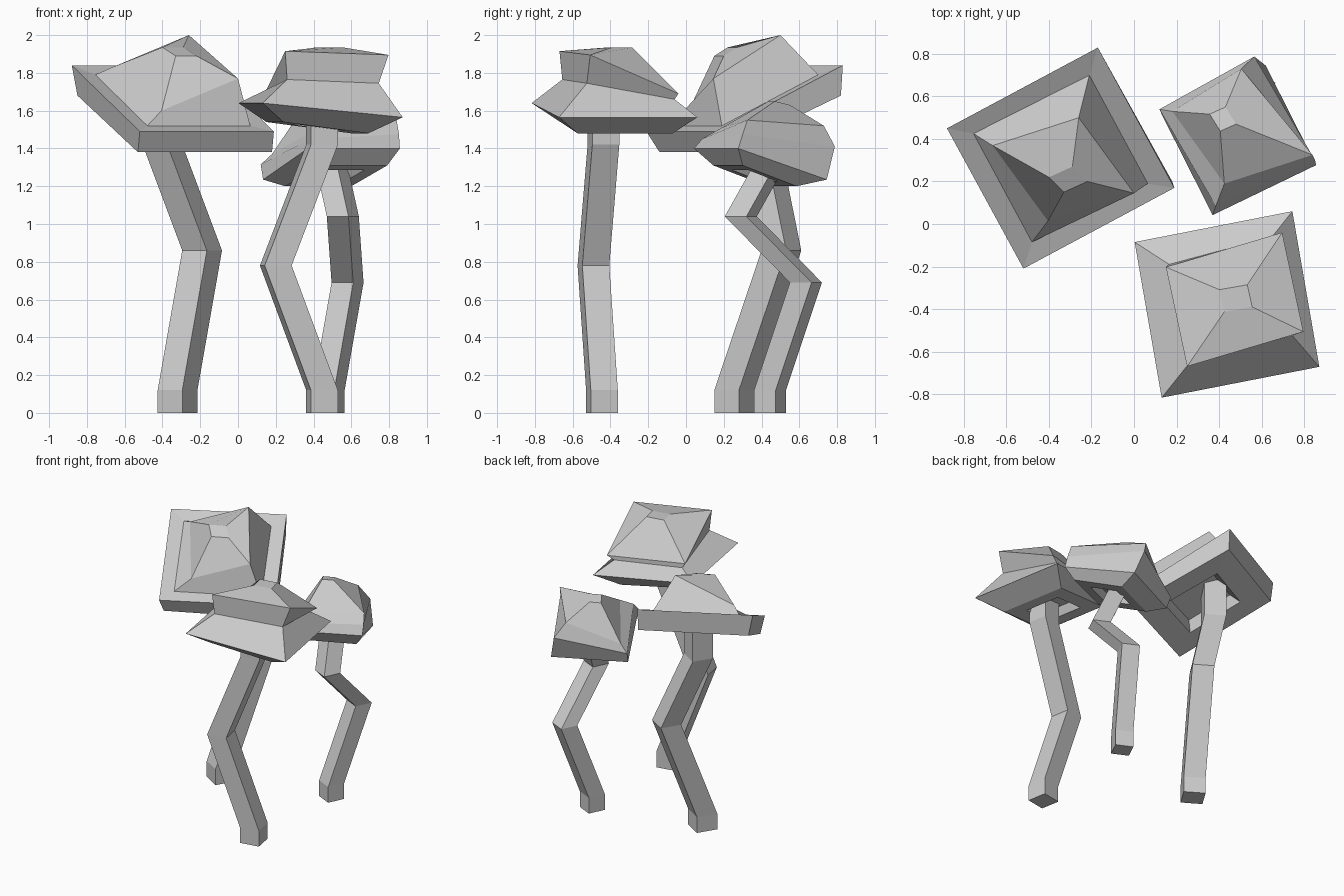
import bpy
import math
from mathutils import Vector


def loft(name, rings):
    """Skin a stack of four-cornered rings and close both ends."""
    verts = [v for r in rings for v in r]
    faces = [(3, 2, 1, 0)]
    for k in range(len(rings) - 1):
        a, b = 4 * k, 4 * k + 4
        for i in range(4):
            j = (i + 1) % 4
            faces.append((a + i, a + j, b + j, b + i))
    n = 4 * len(rings) - 4
    faces.append((n, n + 1, n + 2, n + 3))
    mesh = bpy.data.meshes.new(name)
    mesh.from_pydata(verts, [], faces)
    obj = bpy.data.objects.new(name, mesh)
    bpy.context.collection.objects.link(obj)
    return obj


def ring(front, right, back, left=None):
    """Front, right, back, left corners; left completes a parallelogram by default."""
    f, r, b = Vector(front), Vector(right), Vector(back)
    return [f, r, b, Vector(left) if left else f + b - r]


def cap(name, *corners, recess=0.07):
    """Cap from bottom ring to top ring, with a square recess underneath."""
    rings = [ring(*c) for c in corners]
    low = rings[0]
    mid = sum(low, Vector()) / 4
    normal = (low[1] - low[0]).cross(low[2] - low[1]).normalized()
    lip = [mid.lerp(v, 0.55) for v in low]
    inner = [mid.lerp(v, 0.45) + normal * recess for v in low]
    return loft(name, [inner, lip] + rings)


def stem(name, path, side, angle):
    """Square stem with level cross-sections along a bent path."""
    c, s = math.cos(math.radians(angle)), math.sin(math.radians(angle))
    h = side / 2
    corners = [(x * c - y * s, x * s + y * c) for x, y in ((-h, -h), (h, -h), (h, h), (-h, h))]
    return loft(name, [[Vector((x + dx, y + dy, z)) for dx, dy in corners] for x, y, z in path])


# Large left mushroom
cap("large_cap",
    ((-0.53, -0.14, 1.38), (0.18, 0.20, 1.38), (-0.17, 0.82, 1.68), (-0.85, 0.46, 1.68)),
    ((-0.52, -0.21, 1.49), (0.19, 0.17, 1.49), (-0.17, 0.83, 1.84)),
    ((-0.48, -0.085, 1.52), (0.065, 0.19, 1.52), (-0.21, 0.70, 1.79)),
    ((-0.405, 0.014, 1.60), (0.0, 0.145, 1.77), (-0.26, 0.50, 2.0)),
    ((-0.33, 0.15, 1.89), (-0.22, 0.20, 1.89), (-0.29, 0.27, 1.935)))
stem("large_stem", [(-0.32, 0.255, 0), (-0.32, 0.255, 0.12), (-0.19, 0.505, 0.86),
                    (-0.385, 0.40, 1.38), (-0.385, 0.40, 1.66)], 0.153, -31.6)

# Front right mushroom
cap("front_cap",
    ((0.24, -0.665, 1.54), (0.69, -0.575, 1.48), (0.60, -0.07, 1.48)),
    ((0.13, -0.817, 1.64), (0.872, -0.672, 1.565), (0.745, 0.06, 1.565)),
    ((0.26, -0.655, 1.765), (0.745, -0.525, 1.745), (0.65, -0.06, 1.66)),
    ((0.25, -0.67, 1.915), (0.797, -0.507, 1.895), (0.697, -0.04, 1.69)),
    ((0.425, -0.413, 1.935), (0.556, -0.39, 1.935), (0.533, -0.286, 1.935)), recess=0.06)
stem("front_stem", [(0.445, -0.445, 0), (0.445, -0.445, 0.12), (0.20, -0.49, 0.78),
                    (0.445, -0.437, 1.42), (0.445, -0.437, 1.60)], 0.145, 10)

# Small back right mushroom
cap("back_cap",
    ((0.44, 0.145, 1.31), (0.79, 0.30, 1.31), (0.60, 0.585, 1.20)),
    ((0.37, 0.042, 1.40), (0.857, 0.277, 1.40), (0.62, 0.745, 1.235)),
    ((0.385, 0.085, 1.45), (0.852, 0.30, 1.475), (0.566, 0.788, 1.41), (0.12, 0.54, 1.315)),
    ((0.425, 0.19, 1.51), (0.84, 0.325, 1.55), (0.505, 0.73, 1.52), (0.18, 0.53, 1.37)),
    ((0.406, 0.437, 1.65), (0.48, 0.47, 1.65), (0.43, 0.55, 1.63)), recess=0.05)
stem("back_stem", [(0.48, 0.445, 0), (0.48, 0.445, 0.12), (0.58, 0.635, 0.69),
                   (0.555, 0.29, 1.04), (0.50, 0.43, 1.29), (0.50, 0.43, 1.36)], 0.127, -25.6)
